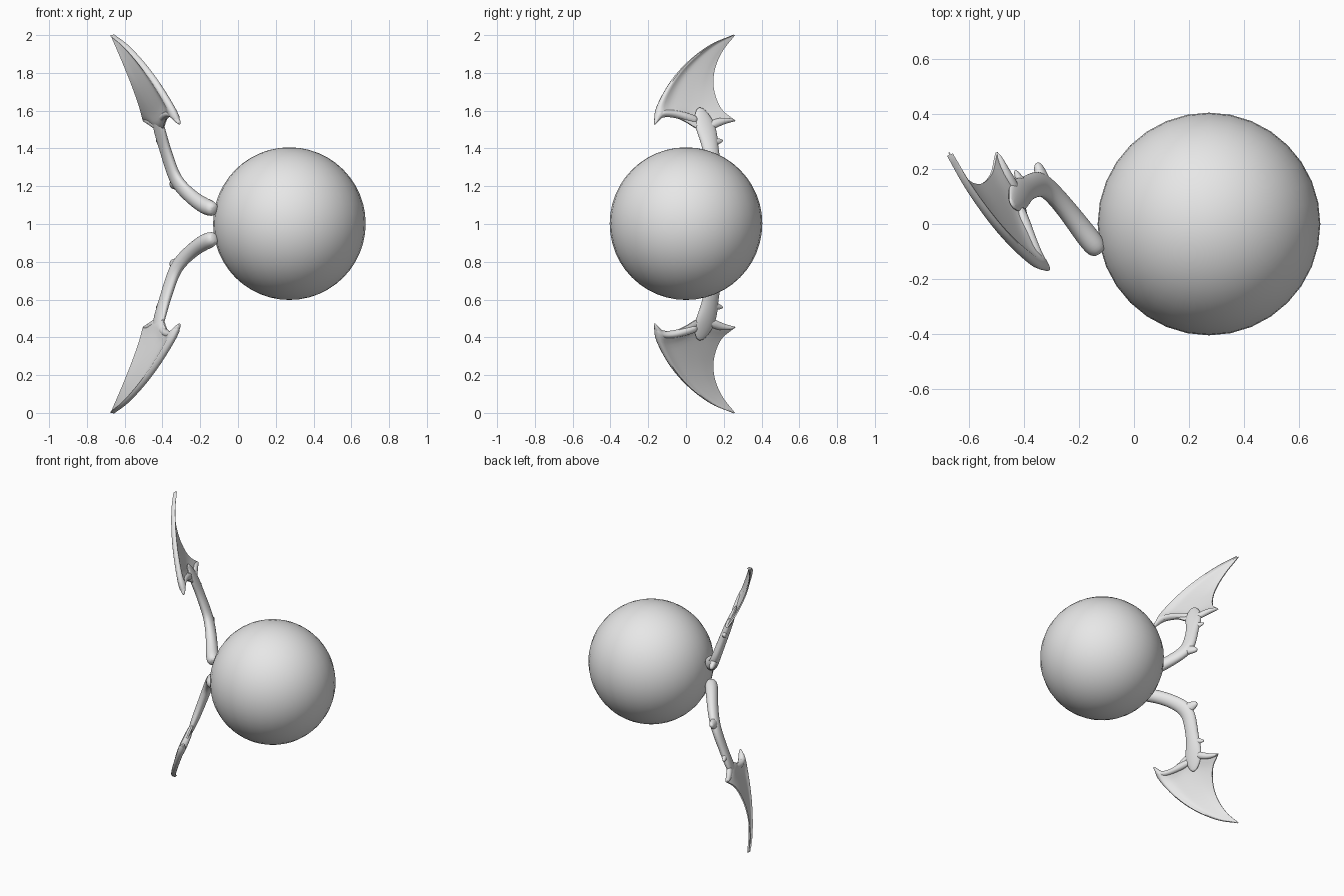
import bpy, bmesh, math
from mathutils import Vector

if "Cube" in bpy.data.objects:
    bpy.data.objects.remove(bpy.data.objects["Cube"])

grey = bpy.data.materials.new("plain_grey")
grey.diffuse_color = (0.8, 0.8, 0.8, 1)
grey.use_nodes = True
grey.node_tree.nodes["Principled BSDF"].inputs["Base Color"].default_value = grey.diffuse_color
NORMAL = Vector((1, 0.43, 0.38)).normalized()


def on_wing(y, z, dx=0.0):
    """Point on the slanted plane in which each wing lies."""
    return Vector((-0.31 - 0.43 * (y + 0.165) - 0.38 * (z - 1.53) + dx, y, z))


def finish(bm, name, flip, subdiv=0, angle=50):
    if flip:  # lower wing is the upper one mirrored in height
        for v in bm.verts:
            v.co.z = 2.0 - v.co.z
    bmesh.ops.recalc_face_normals(bm, faces=bm.faces)
    mesh = bpy.data.meshes.new(name)
    bm.to_mesh(mesh)
    bm.free()
    ob = bpy.data.objects.new(name, mesh)
    bpy.context.collection.objects.link(ob)
    mesh.materials.append(grey)
    if subdiv:
        ob.modifiers.new("smooth", 'SUBSURF').levels = subdiv
        ob.modifiers["smooth"].render_levels = subdiv
    bpy.ops.object.select_all(action='DESELECT')
    ob.select_set(True)
    bpy.context.view_layer.objects.active = ob
    bpy.ops.object.shade_smooth_by_angle(angle=math.radians(angle))
    return ob


def limb(name, path, flip, sides=10):
    """Oval tube; path rows are y, z, half width, half thickness, x shift."""
    bm = bmesh.new()
    pts = [on_wing(p[0], p[1], p[4] if len(p) > 4 else 0) for p in path]
    rings = []
    for i, p in enumerate(pts):
        t = (pts[min(i + 1, len(pts) - 1)] - pts[max(i - 1, 0)]).normalized()
        side = NORMAL.cross(t).normalized()
        up = t.cross(side)
        w, h = path[i][2:4]
        rings.append([bm.verts.new(p + side * w * math.cos(a) + up * h * math.sin(a))
                      for a in (2 * math.pi * k / sides for k in range(sides))])
    for a, b in zip(rings, rings[1:]):
        for k in range(sides):
            j = (k + 1) % sides
            bm.faces.new((a[k], a[j], b[j], b[k]))
    bm.faces.new(rings[0])
    bm.faces.new(rings[-1])
    finish(bm, name, flip, 2)


def sample(points, t):
    """Catmull-Rom curve through 2D points, t in 0..1."""
    f = t * (len(points) - 1)
    i = min(int(f), len(points) - 2)
    f -= i
    p1, p2 = Vector(points[i]), Vector(points[i + 1])
    p0 = Vector(points[i - 1]) if i else 2 * p1 - p2
    p3 = Vector(points[i + 2]) if i + 2 < len(points) else 2 * p2 - p1
    return 0.5 * (2 * p1 + (p2 - p0) * f + (2 * p0 - 5 * p1 + 4 * p2 - p3) * f * f
                  + (3 * p1 - p0 - 3 * p2 + p3) * f ** 3)


# Blade outline: leading edge, trailing edge and base, as y, z
LEAD = [(-0.168, 1.535), (-0.155, 1.62), (-0.085, 1.75), (0.01, 1.86), (0.13, 1.95), (0.25, 2.0)]
TRAIL = [(0.26, 1.545), (0.185, 1.61), (0.147, 1.71), (0.15, 1.81), (0.19, 1.91), (0.26, 2.0)]
BASE = [(-0.168, 1.535), (-0.125, 1.565), (-0.06, 1.565), (0.0, 1.54),
        (0.06, 1.505), (0.13, 1.50), (0.19, 1.527), (0.26, 1.545)]


def blade(name, flip, nu=20, nv=24):
    bm = bmesh.new()
    grids = ([], [])
    for j in range(nv + 1):
        v = j / nv
        for g in grids:
            g.append([])
        for i in range(nu + 1):
            s = i / nu
            chord = Vector(BASE[0]).lerp(Vector(BASE[-1]), s)
            p = sample(LEAD, v).lerp(sample(TRAIL, v), s)
            p += (sample(BASE, s) - chord) * (1 - v) ** 2
            # membrane bows away from the body, thick along the leading edge
            centre = on_wing(p.x, p.y, -0.16 * s * v * (1 - v))
            h = 0.005 + 0.017 * math.exp(-((s - 0.09) / 0.1) ** 2)
            h += 0.010 * math.exp(-((v - 0.08) / 0.08) ** 2) * math.sin(math.pi * s)
            h *= 1 - 0.45 * v
            if i == 0 or (j == 0 and 0 < i < nu):
                h *= 0.5
            grids[0][j].append(bm.verts.new(centre + NORMAL * h))
            grids[1][j].append(bm.verts.new(centre - NORMAL * h))
    for g in grids:
        for j in range(nv):
            for i in range(nu):
                bm.faces.new((g[j][i], g[j][i + 1], g[j + 1][i + 1], g[j + 1][i]))
    # rim joining both sides
    rim = [(0, i) for i in range(nu)] + [(j, nu) for j in range(nv)]
    rim += [(nv, i) for i in range(nu, 0, -1)] + [(j, 0) for j in range(nv, 0, -1)]
    for (a, b), (c, d) in zip(rim, rim[1:] + rim[:1]):
        bm.faces.new((grids[0][a][b], grids[0][c][d], grids[1][c][d], grids[1][a][b]))
    finish(bm, name, flip)


# Round body
bm = bmesh.new()
bmesh.ops.create_uvsphere(bm, u_segments=32, v_segments=24, radius=0.404)
bmesh.ops.translate(bm, verts=bm.verts, vec=(0.272, 0, 1.002))
finish(bm, "body", False)

# Upper and lower wings
for prefix, flip in (("upper_", False), ("lower_", True)):
    limb(prefix + "arm", [(-0.105, 1.072, 0.025, 0.025, 0.04), (-0.085, 1.08, 0.046, 0.045, 0.035),
                          (-0.02, 1.10, 0.047, 0.042, 0.02), (0.07, 1.15, 0.046, 0.036, 0.01),
                          (0.145, 1.22, 0.056, 0.033), (0.145, 1.30, 0.05, 0.031),
                          (0.13, 1.40, 0.045, 0.029), (0.115, 1.48, 0.06, 0.027),
                          (0.09, 1.55, 0.06, 0.02), (0.07, 1.62, 0.02, 0.008)], flip)
    limb(prefix + "elbow_spur", [(0.13, 1.225, 0.045, 0.028), (0.18, 1.212, 0.035, 0.024),
                                 (0.225, 1.20, 0.014, 0.014)], flip)
    limb(prefix + "wrist_spur", [(0.13, 1.43, 0.035, 0.022), (0.165, 1.437, 0.02, 0.016),
                                 (0.197, 1.443, 0.006, 0.006)], flip)
    limb(prefix + "front_claw", [(0.07, 1.545, 0.03, 0.02), (-0.04, 1.582, 0.02, 0.024),
                                 (-0.125, 1.59, 0.022, 0.025), (-0.15, 1.565, 0.018, 0.022),
                                 (-0.168, 1.525, 0.006, 0.008)], flip)
    limb(prefix + "rear_claw", [(0.11, 1.51, 0.03, 0.022), (0.19, 1.55, 0.022, 0.02),
                                (0.262, 1.548, 0.006, 0.012)], flip)
    blade(prefix + "blade", flip)
